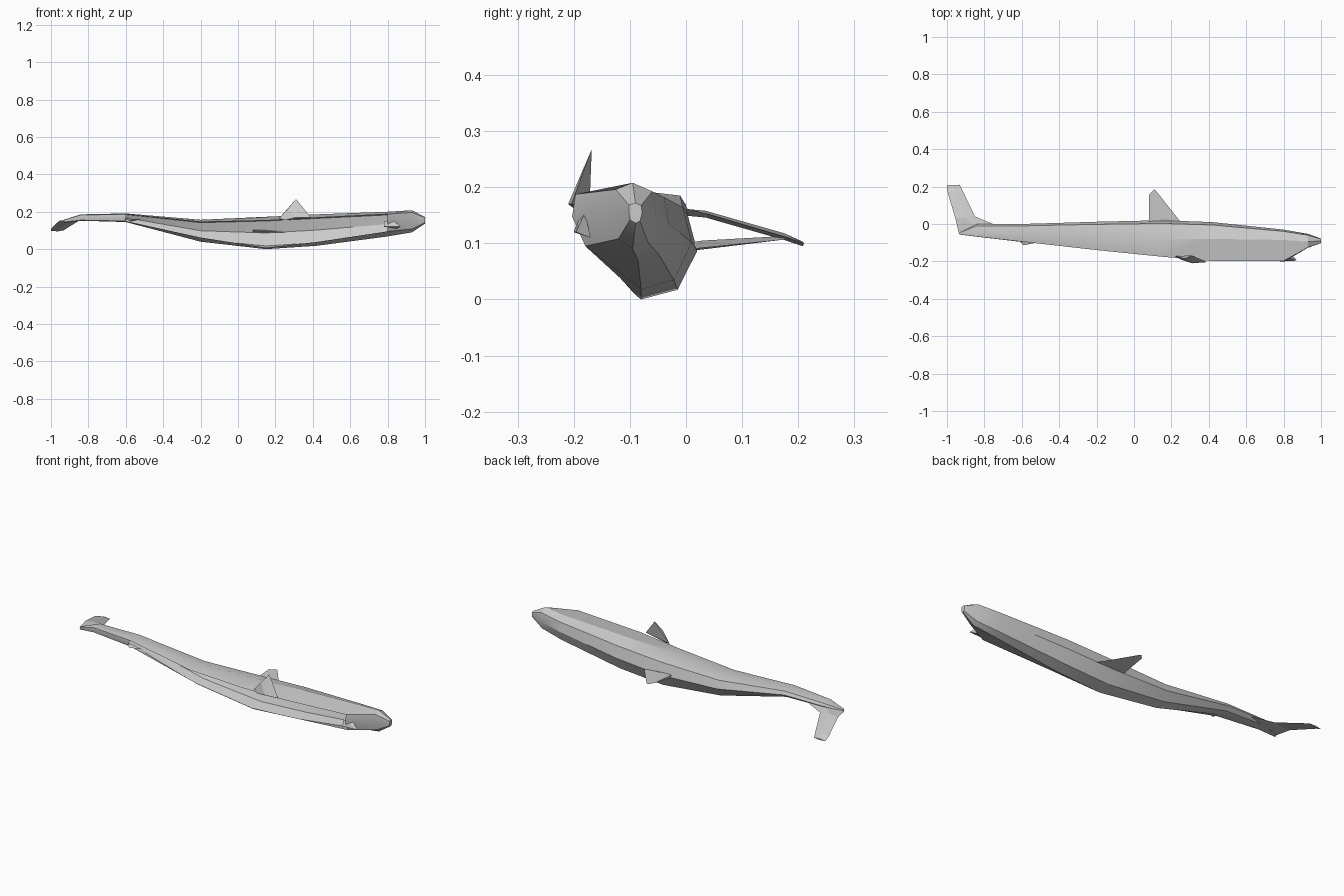
import bpy, bmesh, math

if "Cube" in bpy.data.objects:
    bpy.data.objects.remove(bpy.data.objects["Cube"])

grey = bpy.data.materials.new("plain grey")
grey.diffuse_color = (0.6, 0.6, 0.6, 1)
grey.use_nodes = True
grey.node_tree.nodes["Principled BSDF"].inputs["Base Color"].default_value = grey.diffuse_color


def finish(name, bm, smooth=False):
    bmesh.ops.recalc_face_normals(bm, faces=bm.faces)
    mesh = bpy.data.meshes.new(name)
    bm.to_mesh(mesh)
    bm.free()
    mesh.materials.append(grey)
    ob = bpy.data.objects.new(name, mesh)
    bpy.context.collection.objects.link(ob)
    if smooth:
        bpy.ops.object.select_all(action='DESELECT')
        ob.select_set(True)
        bpy.context.view_layer.objects.active = ob
        bpy.ops.object.shade_smooth_by_angle(angle=math.radians(25))


def loft(name, rings, smooth=False, is_open=lambda span, side: False):
    """Skin a row of closed rings and cap both ends, leaving out the open faces."""
    bm = bmesh.new()
    rings = [[bm.verts.new(p) for p in ring] for ring in rings]
    n = len(rings[0])
    for s, (a, b) in enumerate(zip(rings, rings[1:])):
        for i in range(n):
            j = (i + 1) % n
            if not is_open(s, i):
                bm.faces.new((a[i], a[j], b[j], b[i]))
    bm.faces.new(rings[0])
    bm.faces.new(rings[-1])
    bmesh.ops.delete(bm, geom=[v for v in bm.verts if not v.link_faces], context='VERTS')
    finish(name, bm, smooth)


def spike(name, root, tip):
    """Fin shaped as the hull of its root and tip points."""
    bm = bmesh.new()
    for p in root + tip:
        bm.verts.new(p)
    bmesh.ops.convex_hull(bm, input=bm.verts)
    finish(name, bm)


def mix(a, b, t):
    return a + (b - a) * t


def body_ring(x, ridge, top, rear, belly, front, jaw, lip):
    """Eight-sided section running from the ridge, round the rear and belly, to the front."""
    return [(x, ridge, top),
            (x, mix(rear, ridge, .17), mix(belly, top, .87)),
            (x, rear, mix(belly, top, .5)),
            (x, mix(rear, ridge, .35), mix(belly, top, .1)),
            (x, ridge, belly),
            (x, mix(ridge, front, lip), jaw),
            (x, front, mix(jaw, top, .5)),
            (x, mix(ridge, front, .95), mix(jaw, top, .88))]


# body stations: x, ridge y, top z, rear y, belly z, front y, jaw z, jaw reach
stations = [(-.93, -.05, .158, -.045, .14, -.057, .145, .8),
            (-.84, -.055, .186, 0, .152, -.068, .155, .8),
            (-.60, -.06, .191, 0, .145, -.096, .15, .8),
            (-.20, -.07, .157, .012, .04, -.143, .062, .4),
            (.15, -.08, .173, .02, 0, -.18, .008, .1),
            (.42, -.08, .186, .01, .018, -.204, .038, .3),
            (.80, -.085, .2, -.03, .068, -.203, .095, .8),
            (.93, -.095, .208, -.053, .09, -.127, .108, .8),
            (1.0, -.09, .172, -.078, .136, -.102, .142, .8)]
# the front side is open between the tail stock and the head
loft("body", [body_ring(*s) for s in stations], True,
     lambda span, side: 2 <= span <= 5 and side in (5, 6))


def fluke_ring(x0, x1, y0, y1, z0, z1, half=.006):
    """Diamond section with thin leading and trailing edges."""
    mid = [mix(a, b, .5) for a, b in ((x0, x1), (y0, y1), (z0, z1))]
    return [(x0, y0, z0), (mid[0], mid[1], mid[2] + half),
            (x1, y1, z1), (mid[0], mid[1], mid[2] - half)]


# single tail fluke sweeping to the rear and down
loft("tail_fluke", [fluke_ring(-.935, -.73, -.055, -.01, .152, .165),
                    fluke_ring(-.955, -.85, .03, .04, .152, .152),
                    fluke_ring(-.998, -.915, .175, .175, .112, .112),
                    fluke_ring(-1.0, -.932, .207, .21, .098, .1, .004)])

# flipper reaching out to the rear
spike("rear_flipper",
      [(.08, -.01, .1), (.08, .02, .088), (.25, .01, .09), (.15, .03, .105)],
      [(.08, .155, .112), (.11, .185, .108), (.125, .168, .106)])

# flipper standing up on the front side
spike("upright_flipper",
      [(.22, -.172, .165), (.25, -.19, .155), (.39, -.204, .17), (.31, -.21, .17)],
      [(.27, -.186, .22), (.31, -.168, .268), (.33, -.18, .24)])

# small ridge fin near the tail and the nub beside the head
spike("small_ridge_fin",
      [(-.62, -.085, .165), (-.52, -.1, .16), (-.57, -.09, .148)],
      [(-.59, -.113, .155)])
spike("head_nub",
      [(.78, -.19, .15), (.78, -.2, .12), (.83, -.18, .155), (.85, -.17, .11)],
      [(.87, -.196, .12)])
